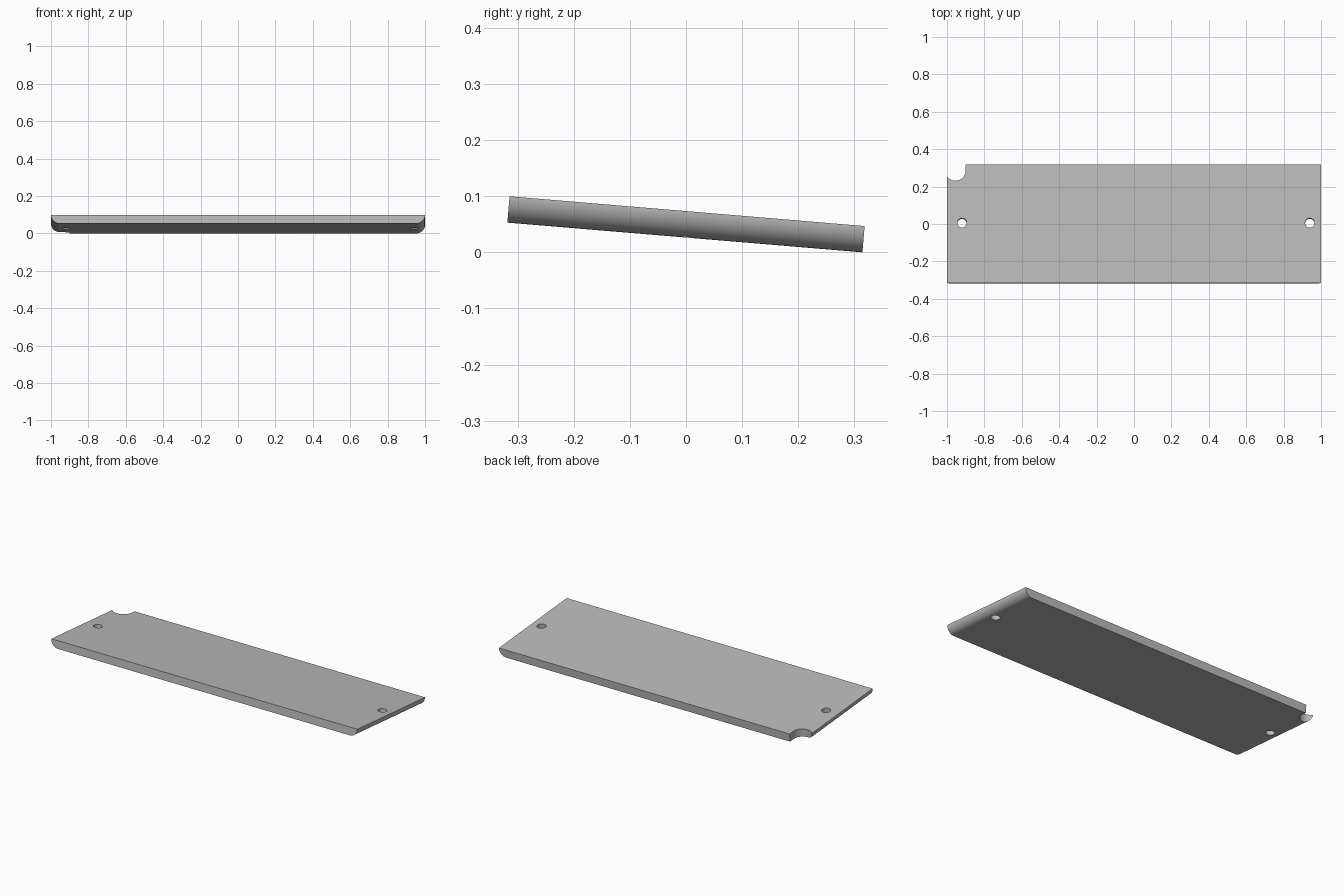
import bpy, bmesh
from math import sin, cos, pi, atan2

LENGTH, DEPTH, THICK = 2.0, 0.635, 0.047
TILT = -atan2(0.053, 0.633)

cube = bpy.data.objects.get("Cube")
if cube:
    bpy.data.objects.remove(cube, do_unlink=True)

grey = bpy.data.materials.new("plain_grey")
grey.use_nodes = True
colour = (0.5, 0.5, 0.5, 1)
grey.diffuse_color = colour
grey.node_tree.nodes["Principled BSDF"].inputs["Base Color"].default_value = colour


def prism(name, outline, offset):
    """Extrude a closed outline of 3D points by an offset."""
    bm = bmesh.new()
    face = bm.faces.new([bm.verts.new(p) for p in outline])
    new = bmesh.ops.extrude_face_region(bm, geom=[face])["geom"]
    verts = [v for v in new if isinstance(v, bmesh.types.BMVert)]
    bmesh.ops.translate(bm, verts=verts, vec=offset)
    bmesh.ops.recalc_face_normals(bm, faces=bm.faces)
    mesh = bpy.data.meshes.new(name)
    bm.to_mesh(mesh)
    bm.free()
    obj = bpy.data.objects.new(name, mesh)
    bpy.context.collection.objects.link(obj)
    mesh.materials.append(grey)
    return obj


def arc(cx, cy, r, start, end, n):
    steps = [start + (end - start) * i / n for i in range(n + 1)]
    return [(cx + r * cos(a), cy + r * sin(a)) for a in steps]


# Board: flat top, quarter-round lower corners at both ends
half, top = LENGTH / 2, THICK / 2
ends = arc(half - THICK, top, THICK, 0, -pi / 2, 16)
profile = ends + [(-x, z) for x, z in reversed(ends)]
board = prism("board", [(x, -DEPTH / 2, z) for x, z in profile], (0, DEPTH, 0))

# Screw holes and the U-shaped corner notch
holes = [arc(x, 0.004, 0.025, 0, 2 * pi, 32)[:-1] for x in (-0.92, 0.94)]
notch = arc(-0.955, 0.285, 0.055, -pi, 0, 24) + [(-0.9, 0.4), (-1.01, 0.4)]
for outline in holes + [notch]:
    cutter = prism("cutter", [(x, y, -0.1) for x, y in outline], (0, 0, 0.2))
    cutter.hide_render = True
    cut = board.modifiers.new("cut", "BOOLEAN")
    cut.operation = "DIFFERENCE"
    cut.solver = "EXACT"
    cut.object = cutter
    bpy.context.view_layer.objects.active = board
    bpy.ops.object.modifier_apply(modifier=cut.name)
    bpy.data.objects.remove(cutter, do_unlink=True)

# Lean the board slightly towards the back
board.rotation_euler.x = TILT
board.location.z = (DEPTH * sin(-TILT) + THICK * cos(TILT)) / 2

bpy.ops.object.select_all(action="DESELECT")
board.select_set(True)
bpy.context.view_layer.objects.active = board
bpy.ops.object.shade_smooth_by_angle(angle=pi / 6)
